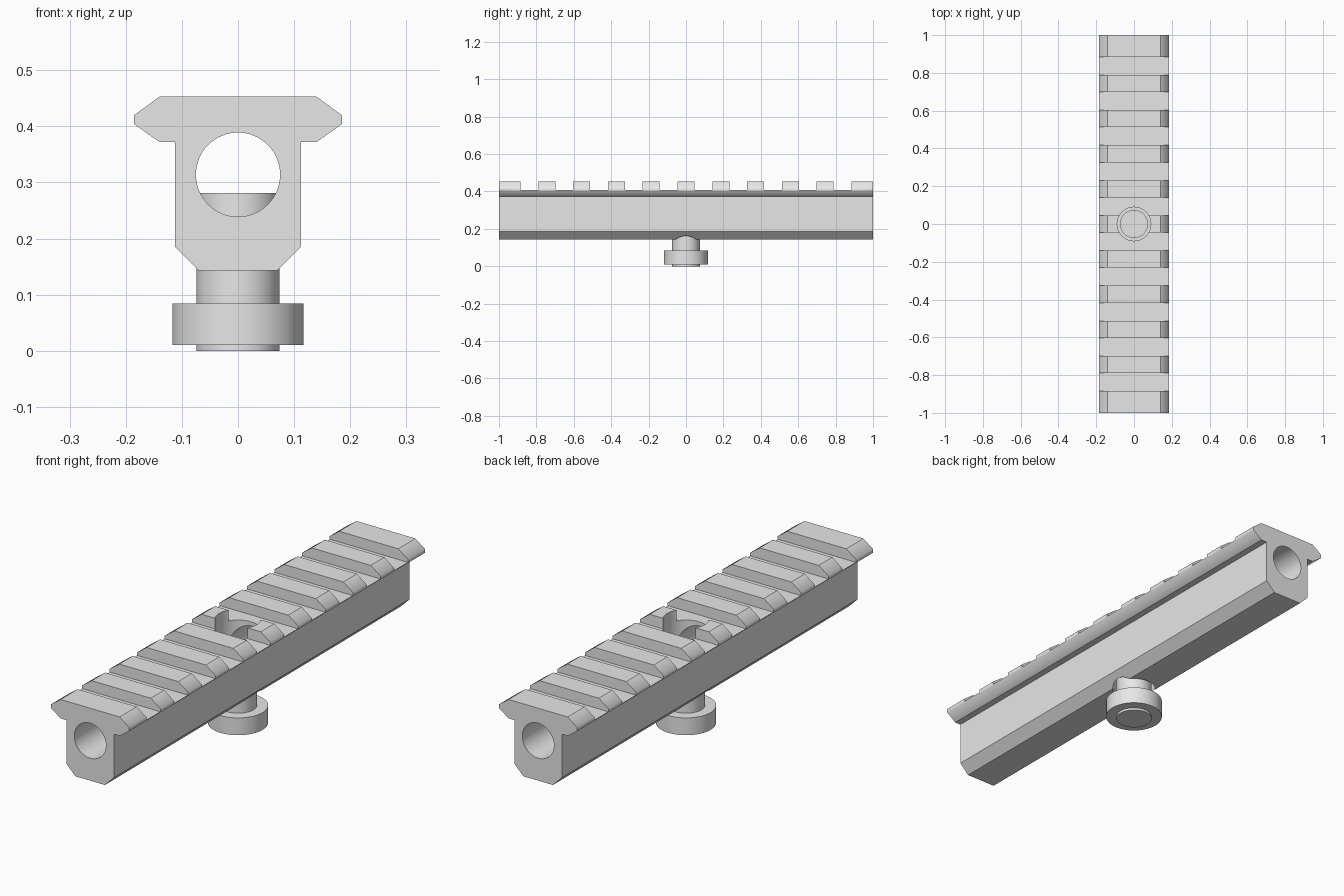
import bpy, bmesh, math

if "Cube" in bpy.data.objects:
    bpy.data.objects.remove(bpy.data.objects["Cube"])

metal = bpy.data.materials.new("plain grey")
metal.diffuse_color = (0.8, 0.8, 0.8, 1)
metal.use_nodes = True
metal.node_tree.nodes["Principled BSDF"].inputs["Base Color"].default_value = metal.diffuse_color


def cylinder(name, radius, z0, z1):
    bpy.ops.mesh.primitive_cylinder_add(vertices=64, radius=radius, depth=z1 - z0,
                                        location=(0, 0, (z0 + z1) / 2))
    ob = bpy.context.object
    ob.name = name
    ob.data.materials.append(metal)
    bpy.ops.object.shade_smooth_by_angle(angle=math.radians(30))
    return ob


# rail: half profile mirrored, extruded along y
half = [(0.07, 0.143), (0.112, 0.185), (0.112, 0.372), (0.14, 0.372),
        (0.185, 0.404), (0.185, 0.42), (0.14, 0.453)]
profile = half + [(-x, z) for x, z in reversed(half)]
bm = bmesh.new()
face = bm.faces.new([bm.verts.new((x, -1, z)) for x, z in profile])
ext = bmesh.ops.extrude_face_region(bm, geom=[face])
bmesh.ops.translate(bm, vec=(0, 2, 0),
                    verts=[g for g in ext["geom"] if isinstance(g, bmesh.types.BMVert)])
bmesh.ops.recalc_face_normals(bm, faces=bm.faces)
mesh = bpy.data.meshes.new("rail")
bm.to_mesh(mesh)
bm.free()
mesh.materials.append(metal)
rail = bpy.data.objects.new("rail", mesh)
bpy.context.collection.objects.link(rail)

# cutters: long bore, screw hole and ten cross slots
bore = cylinder("bore_cutter", 0.075, -1.2, 1.2)
bore.rotation_euler.x = math.pi / 2
bore.location.z = 0.314
cutters = [bore, cylinder("screw_hole_cutter", 0.089, 0.05, 0.6)]
for i in range(10):
    bpy.ops.mesh.primitive_cube_add(size=1, location=(0, 0.186 * (i - 4.5), 0.507))
    slot = bpy.context.object
    slot.name = "slot_cutter"
    slot.scale = (0.6, 0.095, 0.2)
    slot.data.materials.append(metal)
    cutters.append(slot)

bpy.ops.object.select_all(action='DESELECT')
bpy.context.view_layer.objects.active = rail
rail.select_set(True)
for c in cutters:
    c.hide_render = True
    mod = rail.modifiers.new("cut", 'BOOLEAN')
    mod.operation = 'DIFFERENCE'
    mod.solver = 'EXACT'
    mod.object = c
    bpy.ops.object.modifier_apply(modifier=mod.name)
for c in cutters:
    bpy.data.objects.remove(c)

# smooth the bore and the outer tips of the flanges, keep other edges sharp
bm = bmesh.new()
bm.from_mesh(rail.data)
for f in bm.faces:
    f.smooth = True
for e in bm.edges:
    tip = all(abs(abs(v.co.x) - 0.185) < 0.001 for v in e.verts)
    angle = e.calc_face_angle(math.pi)
    e.smooth = angle < math.radians(30) or (tip and angle < math.radians(60))
bm.to_mesh(rail.data)
bm.free()

# clamping screw and its thumb nut
cylinder("screw", 0.074, 0, 0.281)
cylinder("thumb_nut", 0.117, 0.01, 0.084)
